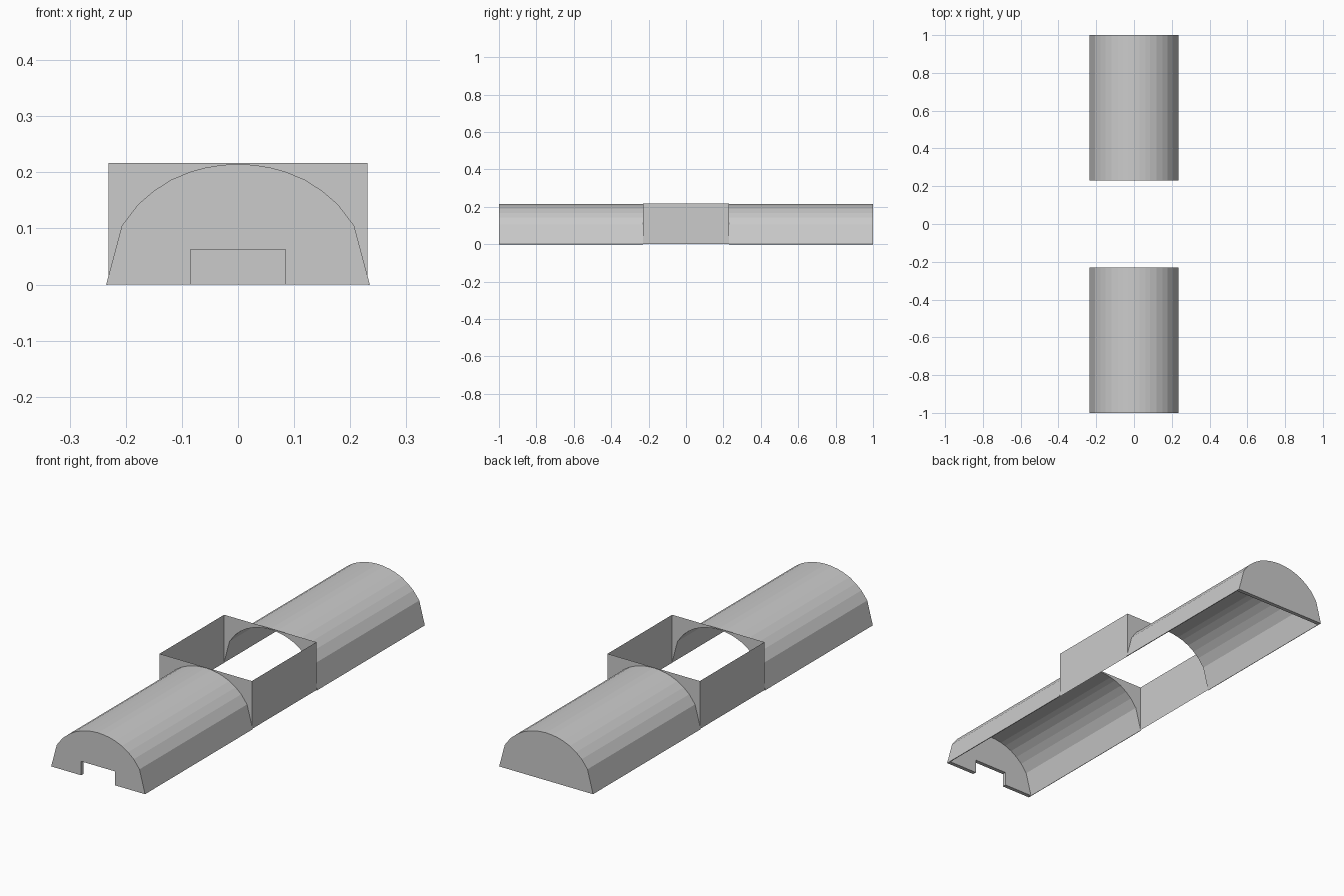
import bpy, bmesh

if "Cube" in bpy.data.objects:
    bpy.data.objects.remove(bpy.data.objects["Cube"])

# half cross-section of the vault, ground to ridge
HALF = [(0.235, 0.0), (0.207, 0.105), (0.178, 0.143), (0.15, 0.167),
        (0.119, 0.187), (0.085, 0.201), (0.06, 0.208), (0.03, 0.213), (0.0, 0.215)]
ARCH = HALF + [(-x, z) for x, z in reversed(HALF[:-1])]
BOX, TOP, END = 0.231, 0.217, 1.0


def make(name, verts, faces, thick=0.0):
    me = bpy.data.meshes.new(name)
    me.from_pydata(verts, [], faces)
    bm = bmesh.new()
    bm.from_mesh(me)
    bmesh.ops.recalc_face_normals(bm, faces=bm.faces)
    bm.to_mesh(me)
    bm.free()
    ob = bpy.data.objects.new(name, me)
    bpy.context.collection.objects.link(ob)
    if thick:
        mod = ob.modifiers.new("thickness", 'SOLIDIFY')
        mod.thickness = thick
        mod.offset = -1
    return ob


def vault(name, y0, y1, bays=5):
    n = len(ARCH)
    verts = [(x, y0 + (y1 - y0) * i / bays, z) for i in range(bays + 1) for x, z in ARCH]
    faces = [(i * n + j, i * n + j + 1, (i + 1) * n + j + 1, (i + 1) * n + j)
             for i in range(bays) for j in range(n - 1)]
    return make(name, verts, faces, 0.003)


def slab(name, outline, y0, y1):
    n = len(outline)
    verts = [(x, y, z) for y in (y0, y1) for x, z in outline]
    faces = [tuple(range(n)), tuple(range(2 * n - 1, n - 1, -1))]
    faces += [(i, (i + 1) % n, n + (i + 1) % n, n + i) for i in range(n)]
    return make(name, verts, faces)


# two vaulted tunnels
vault("front_tunnel", -END, -BOX)
vault("back_tunnel", BOX, END)

# end walls: doorway in the front, solid at the back
DOOR = [(-0.085, 0.0), (-0.085, 0.063), (0.085, 0.063), (0.085, 0.0)]
slab("front_wall", ARCH + DOOR, -END, -END + 0.018)
slab("back_wall", ARCH, END - 0.018, END)

# open central court: side walls
for s, side in ((-1, "left"), (1, "right")):
    ys = [-BOX + 2 * BOX * i / 3 for i in range(4)]
    verts = [(s * BOX, y, z) for y in ys for z in (0.0, TOP)]
    make(side + "_court_wall", verts,
         [(2 * i, 2 * i + 1, 2 * i + 3, 2 * i + 2) for i in range(3)])

# court end walls, each with an arched opening into its tunnel
spandrel = [(BOX, 0.015), (BOX, TOP), (0.0, TOP)] + HALF[:0:-1]
for y, end in ((-BOX, "front"), (BOX, "back")):
    wall = make(end + "_court_arch", [(x, y, z) for x, z in spandrel],
                [tuple(range(len(spandrel)))])
    wall.modifiers.new("mirror", 'MIRROR')
